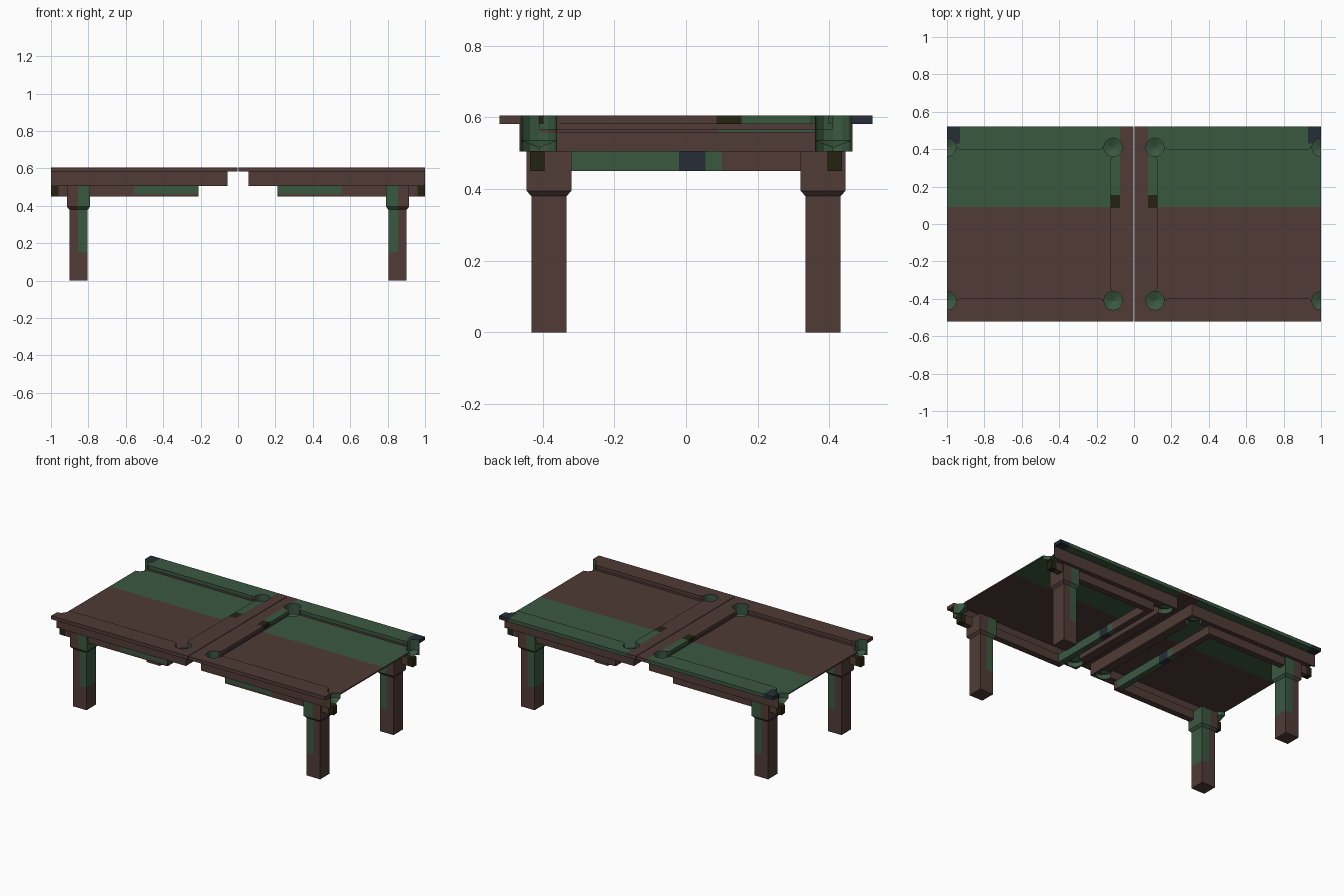
import bpy, bmesh, math
from mathutils import Vector

if "Cube" in bpy.data.objects:
    bpy.data.objects.remove(bpy.data.objects["Cube"])


def material(name, rgb):
    m = bpy.data.materials.new(name)
    m.diffuse_color = (*rgb, 1)
    m.use_nodes = True
    m.node_tree.nodes["Principled BSDF"].inputs["Base Color"].default_value = m.diffuse_color
    return m


MATS = [material("brown wood", (0.080, 0.044, 0.037)),
        material("green felt", (0.042, 0.098, 0.051)),
        material("dark slate", (0.018, 0.026, 0.037)),
        material("dark olive", (0.018, 0.016, 0.005))]
BROWN, GREEN, SLATE, OLIVE = range(4)
POCKETS = [(x, s * 0.41) for x in (0.112, 1.0) for s in (-1, 1)]
R = 0.05


def prism(bm, pts, z0, z1):
    """Extrude a plan outline from z0 to z1."""
    f = bm.faces.new([bm.verts.new((x, y, z0)) for x, y in pts])
    res = bmesh.ops.extrude_face_region(bm, geom=[f])
    up = [g for g in res["geom"] if isinstance(g, bmesh.types.BMVert)]
    bmesh.ops.translate(bm, verts=up, vec=(0, 0, z1 - z0))
    bmesh.ops.recalc_face_normals(bm, faces=bm.faces)


def rect(x0, x1, y0, y1):
    y0, y1 = sorted((y0, y1))
    return [(x0, y0), (x1, y0), (x1, y1), (x0, y1)]


def circle(cx, cy, r, n=12):
    return [(cx + r * math.cos(2 * math.pi * i / n),
             cy + r * math.sin(2 * math.pi * i / n)) for i in range(n)]


def new_object(name, bm):
    me = bpy.data.meshes.new(name)
    bm.to_mesh(me)
    bm.free()
    ob = bpy.data.objects.new(name, me)
    bpy.context.collection.objects.link(ob)
    return ob


# Pocket hole cutter
bm = bmesh.new()
for p in POCKETS:
    prism(bm, circle(*p, R), 0.495, 0.7)
cutter = new_object("pocket_cutter", bm)
cutter.hide_render = True
cutter.hide_viewport = False


def part(name, bm, rule, cuts=(), holes=False):
    """Cut pockets, split for colour, paint by rule and mirror to the left half."""
    ob = new_object(name, bm)
    if holes:
        b = ob.modifiers.new("holes", "BOOLEAN")
        b.object, b.operation, b.solver = cutter, "DIFFERENCE", "EXACT"
        dg = bpy.context.evaluated_depsgraph_get()
        me = bpy.data.meshes.new_from_object(ob.evaluated_get(dg))
        ob.modifiers.clear()
        ob.data = me
    me = ob.data
    bm = bmesh.new()
    bm.from_mesh(me)
    if cuts:
        bmesh.ops.triangulate(bm, faces=bm.faces)
    for axis, v in cuts:
        n = Vector((0, 0, 0))
        n[axis] = 1
        bmesh.ops.bisect_plane(bm, geom=bm.verts[:] + bm.edges[:] + bm.faces[:],
                               plane_co=n * v, plane_no=n)
    bmesh.ops.bisect_plane(bm, geom=bm.verts[:] + bm.edges[:] + bm.faces[:],
                           plane_co=(1, 0, 0), plane_no=(1, 0, 0), clear_outer=True)
    bm.normal_update()
    for f in bm.faces:
        f.material_index = rule(f.calc_center_median(), f.normal)
    bm.to_mesh(me)
    bm.free()
    me.materials.clear()
    for m in MATS:
        me.materials.append(m)
    # indices may be reset by clearing the slots, so paint once more
    for p in me.polygons:
        p.material_index = rule(p.center, p.normal)
    ob.modifiers.new("mirror", "MIRROR")
    return ob


def in_pocket(c, n):
    return abs(n.z) < 0.5 and any(math.hypot(c.x - x, c.y - y) < R + 0.002 for x, y in POCKETS)


# Top rim with cushions
inner = [(0.125, 0.345), (0.112, 0.366), (0.158, 0.412), (0.178, 0.398),
         (0.932, 0.398), (0.952, 0.412), (1, 0.412)]
outline = ([(0.002, -0.52), (1, -0.52)] + [(x, -y) for x, y in reversed(inner)]
           + inner + [(1, 0.52), (0.002, 0.52)])
bm = bmesh.new()
prism(bm, outline, 0.582, 0.605)


def rim_rule(c, n):
    if in_pocket(c, n):
        return GREEN
    if c.x > 0.93 and c.y > 0.43:
        return SLATE
    if 0.075 < c.x < 0.13 and 0.085 < c.y < 0.155:
        return OLIVE
    return GREEN if c.x > 0.075 and c.y > 0.085 else BROWN


part("top_rim", bm, rim_rule,
     [(0, 0.075), (0, 0.13), (0, 0.93), (1, 0.085), (1, 0.155), (1, 0.43)], True)

# Body frame under the rim
u = [(0.055, -0.465), (1, -0.465), (1, -0.408), (0.115, -0.408),
     (0.115, 0.408), (1, 0.408), (1, 0.465), (0.055, 0.465)]
bm = bmesh.new()
prism(bm, u, 0.505, 0.5825)
part("body_frame", bm, lambda c, n: GREEN if in_pocket(c, n) else BROWN, holes=True)

# Playing bed
bm = bmesh.new()
prism(bm, rect(0.10, 1, -0.42, 0.42), 0.558, 0.566)
part("bed", bm, lambda c, n: GREEN if c.y > 0.09 else BROWN, [(1, 0.09)], True)

# Pocket cups
bm = bmesh.new()
for x, y in POCKETS:
    top = [bm.verts.new((*p, 0.566)) for p in circle(x, y, R)]
    low = [bm.verts.new((*p, 0.535)) for p in circle(x, y, R)]
    tip = bm.verts.new((x, y, 0.515))
    for i in range(12):
        j = (i + 1) % 12
        bm.faces.new((low[i], low[j], top[j], top[i]))
        bm.faces.new((low[j], low[i], tip))
part("pocket_cups", bm, lambda c, n: GREEN)

# Side aprons
for s, side in ((-1, "front"), (1, "back")):
    bm = bmesh.new()
    prism(bm, rect(0.21, 1, s * 0.395, s * 0.435), 0.45, 0.506)

    def apron_rule(c, n, s=s):
        if c.x > 0.96:
            return OLIVE
        return GREEN if c.x < 0.555 and c.z > 0.463 and n.y < -0.5 else BROWN

    part(side + "_apron", bm, apron_rule, [(0, 0.555), (0, 0.96), (2, 0.463)])

# Cross aprons
bm = bmesh.new()
prism(bm, rect(0.21, 0.25, -0.4, 0.4), 0.45, 0.506)
part("cross_apron", bm,
     lambda c, n: SLATE if -0.02 < c.y < 0.055 else GREEN if c.y < 0.1 else BROWN,
     [(1, -0.02), (1, 0.055), (1, 0.1)])


# Legs with tapered head blocks
def leg_rule(c, n):
    inward = n.x < -0.5 or (c.x < 0.855 and abs(n.y) > 0.4)
    return GREEN if inward and c.z > 0.15 else BROWN


for s, side in ((-1, "front"), (1, "back")):
    bm = bmesh.new()
    rings = []
    for z, h in ((0, 0.049), (0.38, 0.049), (0.395, 0.0625), (0.506, 0.0625)):
        cx, cy = 0.853, s * 0.3825
        rings.append([bm.verts.new((x, y, z)) for x, y in rect(cx - h, cx + h, cy - h, cy + h)])
    for a, b in zip(rings, rings[1:]):
        for i in range(4):
            bm.faces.new((a[i], a[(i + 1) % 4], b[(i + 1) % 4], b[i]))
    bm.faces.new(rings[0][::-1])
    bm.faces.new(rings[-1])
    part(side + "_leg", bm, leg_rule, [(0, 0.855), (2, 0.15)])
